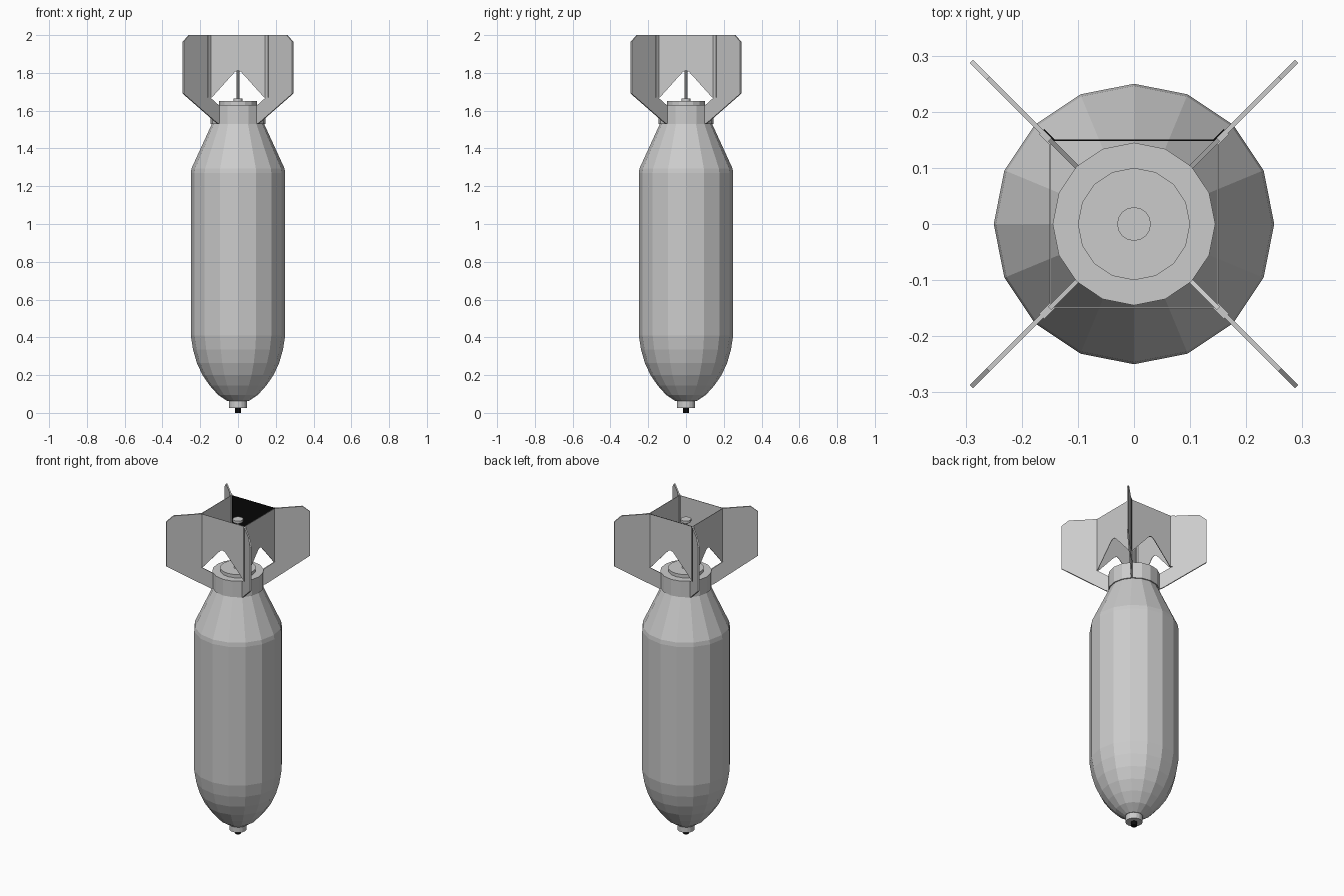
import bpy, bmesh, math
from mathutils import Matrix, Vector

if "Cube" in bpy.data.objects:
    bpy.data.objects.remove(bpy.data.objects["Cube"])

black = bpy.data.materials.new("black")
black.diffuse_color = (0.003, 0.003, 0.003, 1)
black.use_nodes = True
black.node_tree.nodes["Principled BSDF"].inputs["Base Color"].default_value = black.diffuse_color
grey = bpy.data.materials.new("grey")
grey.diffuse_color = (0.8, 0.8, 0.8, 1)
grey.use_nodes = True
grey.node_tree.nodes["Principled BSDF"].inputs["Base Color"].default_value = grey.diffuse_color


def finish(name, bm):
    mesh = bpy.data.meshes.new(name)
    bm.to_mesh(mesh)
    bm.free()
    obj = bpy.data.objects.new(name, mesh)
    bpy.context.collection.objects.link(obj)
    return obj


def lathe(name, profile, sides=16):
    """Closed faceted solid from (radius, z) pairs, bottom to top."""
    bm = bmesh.new()
    rings = []
    for r, z in profile:
        rings.append([bm.verts.new((r * math.cos(2 * math.pi * i / sides),
                                    r * math.sin(2 * math.pi * i / sides), z))
                      for i in range(sides)])
    for a, b in zip(rings, rings[1:]):
        for i in range(sides):
            j = (i + 1) % sides
            bm.faces.new((a[i], a[j], b[j], b[i]))
    bm.faces.new(rings[0][::-1])
    bm.faces.new(rings[-1])
    return finish(name, bm)


# Main body: rounded nose, straight barrel, tapered tail
lathe("body", [(0.055, 0.062), (0.105, 0.095), (0.15, 0.145), (0.188, 0.2),
               (0.218, 0.265), (0.238, 0.335), (0.25, 0.41), (0.25, 1.27),
               (0.246, 1.295), (0.136, 1.535)])
# Nose fittings
lathe("nose_collar", [(0.048, 0.025), (0.048, 0.066)])
tip = lathe("nose_tip", [(0.017, 0.0), (0.017, 0.03)])
tip.data.materials.append(black)
# Tail fittings
lathe("tail_neck", [(0.145, 1.53), (0.145, 1.63)])
lathe("tail_disc", [(0.1, 1.63), (0.1, 1.65)])
lathe("rod_base", [(0.024, 1.65), (0.024, 1.665)])
lathe("tail_rod", [(0.009, 1.66), (0.009, 1.94)], 8)
lathe("rod_cap", [(0.03, 1.935), (0.03, 1.95)])

# Diagonal fins: outline in (offset along x and y, z)
fin = [(0.1, 1.53), (0.113, 1.535), (0.29, 1.69), (0.29, 1.965), (0.26, 2.0),
       (0.15, 2.0), (0.15, 1.67), (0.1, 1.625)]
for k in range(4):
    bm = bmesh.new()
    t = 0.004
    outline = [bm.verts.new((d * math.sqrt(2), -t, z)) for d, z in fin]
    face = bm.faces.new(outline)
    ext = bmesh.ops.extrude_face_region(bm, geom=[face])
    bmesh.ops.translate(bm, vec=Vector((0, 2 * t, 0)),
                        verts=[v for v in ext["geom"] if isinstance(v, bmesh.types.BMVert)])
    bmesh.ops.recalc_face_normals(bm, faces=bm.faces)
    bm.transform(Matrix.Rotation(math.pi / 4 + k * math.pi / 2, 4, "Z"))
    finish(f"fin_{k + 1}", bm)

# Box plates between the fins: arched lower edge, end flanges along the fins
half = [(0.0, 0.151, 1.812), (0.015, 0.151, 1.806), (0.035, 0.151, 1.785),
        (0.138, 0.151, 1.67), (0.142, 0.151, 1.67), (0.16, 0.169, 1.67)]
strip = [(-x, y, z) for x, y, z in half[:0:-1]] + half
for k in range(4):
    bm = bmesh.new()
    cols = [(bm.verts.new((x, y, z)), bm.verts.new((x, y, 2.0))) for x, y, z in strip]
    for (a, b), (c, d) in zip(cols, cols[1:]):
        bm.faces.new((a, b, d, c))
    bm.transform(Matrix.Rotation(k * math.pi / 2, 4, "Z"))
    plate = finish(f"box_plate_{k + 1}", bm)
    mod = plate.modifiers.new("thickness", "SOLIDIFY")
    mod.thickness = 0.003
    mod.offset = -1
    # The back plate is dark on its inner side and rim
    if k == 0:
        plate.data.materials.append(grey)
        plate.data.materials.append(black)
        mod.material_offset = 1
        mod.material_offset_rim = 1
